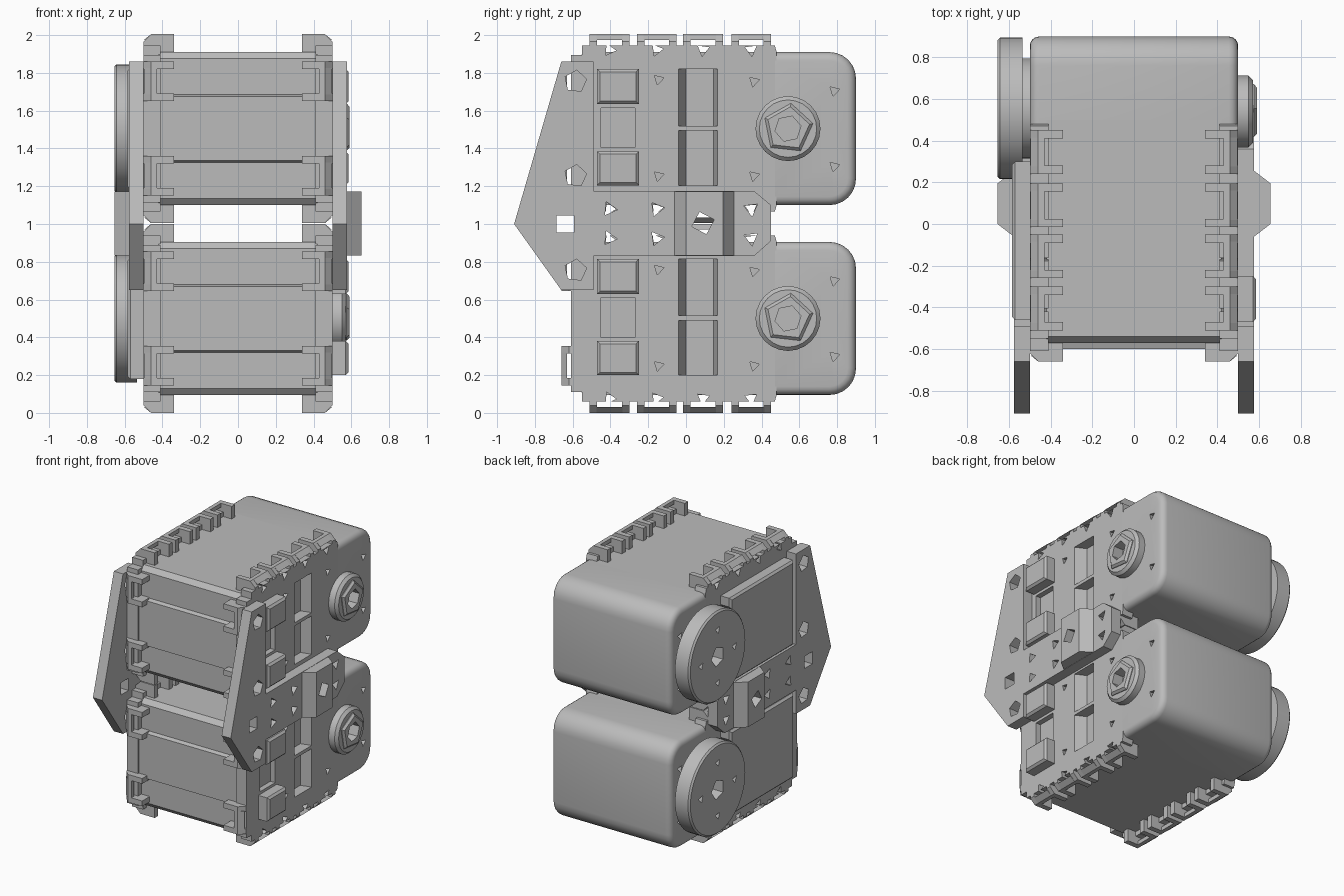
import bpy
import bmesh
from math import cos, sin, pi, radians

cube = bpy.data.objects.get("Cube")
if cube:
    bpy.data.objects.remove(cube)

grey = bpy.data.materials.new("plain_grey")
grey.use_nodes = True
GREY = (0.5, 0.5, 0.5, 1)
grey.diffuse_color = GREY
grey.node_tree.nodes["Principled BSDF"].inputs["Base Color"].default_value = GREY

TRI_ANGLE = 0.3


def place(axis, a, b, t):
    return {"x": (t, a, b), "y": (a, t, b), "z": (a, b, t)}[axis]


def ngon(cy, cz, r, n, turn=0.0):
    return [(cy + r * cos(turn + 2 * pi * i / n), cz + r * sin(turn + 2 * pi * i / n))
            for i in range(n)]


def rect(a0, a1, b0, b1):
    return [(a0, b0), (a1, b0), (a1, b1), (a0, b1)]


def build(name, shapes, bevel=0.0, edge_rule=None, smooth=False):
    """One object made of extruded outlines: (points, axis, low, high)."""
    bm = bmesh.new()
    for pts, axis, lo, hi in shapes:
        low = [bm.verts.new(place(axis, a, b, lo)) for a, b in pts]
        high = [bm.verts.new(place(axis, a, b, hi)) for a, b in pts]
        bm.faces.new(low)
        bm.faces.new(high)
        for i in range(len(pts)):
            j = (i + 1) % len(pts)
            bm.faces.new((low[i], low[j], high[j], high[i]))
    bmesh.ops.recalc_face_normals(bm, faces=bm.faces[:])
    if bevel:
        edges = [e for e in bm.edges if edge_rule(e)]
        bmesh.ops.bevel(bm, geom=edges, offset=bevel, segments=4 if smooth else 1,
                        profile=0.5, affect="EDGES", clamp_overlap=True)
    mesh = bpy.data.meshes.new(name)
    bm.to_mesh(mesh)
    bm.free()
    mesh.materials.append(grey)
    obj = bpy.data.objects.new(name, mesh)
    bpy.context.collection.objects.link(obj)
    return obj


def activate(obj):
    bpy.ops.object.select_all(action="DESELECT")
    obj.select_set(True)
    bpy.context.view_layer.objects.active = obj


def soften(obj):
    activate(obj)
    bpy.ops.object.shade_smooth_by_angle(angle=radians(35))


def cut(obj, shapes):
    cutter = build("cutter", shapes)
    cutter.hide_render = True
    mod = obj.modifiers.new("cut", "BOOLEAN")
    mod.operation = "DIFFERENCE"
    mod.solver = "EXACT"
    mod.object = cutter
    activate(obj)
    bpy.ops.object.modifier_apply(modifier=mod.name)
    bpy.data.objects.remove(cutter)


def rim(e):
    """Edges lying in a cap facing sideways."""
    return abs(e.verts[0].co.x - e.verts[1].co.x) < 0.001


def outer_rim(sign, x):
    return lambda e: rim(e) and abs(e.verts[0].co.x - sign * x) < 0.001


def nut_cell(to_pts, axis, centre, base, top):
    """Two ribs and an outer cap around an open pocket."""
    rib = [(0.34, base), (0.34, top), (0.46, top), (0.5, top - 0.04), (0.5, base)]
    cap = [(0.43, top - 0.03), (0.43, top), (0.46, top), (0.497, top - 0.03)]
    shapes = [(to_pts(rib), axis, centre + s * 0.065, centre + s * 0.105) for s in (-1, 1)]
    shapes.append((to_pts(cap), axis, centre - 0.07, centre + 0.07))
    return shapes


CELLS = (-0.405, -0.155, 0.09, 0.345)


def actuator(label, zc):
    def n(part):
        return label + "_" + part

    def up(pts):
        return [(y, zc + z) for y, z in pts]

    # Core between the side walls, with a raised band on its front
    front = [(-0.6, 0.17), (-0.57, 0.18), (-0.57, 0.37), (-0.54, 0.405)]
    core = [(0.5, -0.405), (0.5, 0.405)] + front[::-1] + [(y, -z) for y, z in front]
    build(n("core"), [(up(core), "x", -0.42, 0.42)])

    # Rounded rear shell
    arc = [(0.76 + 0.14 * sin(i * pi / 12), 0.265 + 0.14 * cos(i * pi / 12)) for i in range(7)]
    shell = [(0.47, 0.405)] + arc + [(y, -z) for y, z in arc[::-1]] + [(0.47, -0.405)]
    rear = build(n("rear_shell"), [(up(shell), "x", -0.5, 0.5)], 0.045,
                 lambda e: rim(e) and max(v.co.y for v in e.verts) > 0.5, True)
    cut(rear, [(ngon(0.785, zc + s * 0.2, 0.03, 3, TRI_ANGLE), "x", d * 0.45, d * 0.55)
               for s in (-1, 1) for d in (-1, 1)])
    soften(rear)

    # Side walls with screw holes, slot and recessed panel
    half = [(0.48, 0.405), (0.47, 0.44), (-0.55, 0.44), (-0.55, 0.39), (-0.61, 0.39)]
    wall = half + [(y, -z) for y, z in half[::-1]]
    for side, d in (("left", 1), ("right", -1)):
        lo, hi = sorted((d * 0.41, d * 0.5))
        plate = build(n(side + "_wall"), [(up(wall), "x", lo, hi)])
        holes = [(ngon(y, zc + s * 0.42 - 0.003, 0.036, 3, TRI_ANGLE + y), "x", d * 0.3, d * 0.6)
                 for y in CELLS for s in (-1, 1) if abs(s * 0.42) < 0.43]
        holes += [(ngon(y, zc + z, 0.03, 3, TRI_ANGLE), "x", d * 0.43, d * 0.6)
                  for y, z in ((-0.145, 0.26), (-0.145, -0.25), (0.36, -0.25), (0.36, 0.25))]
        if d > 0:
            slot = [(0.51, -0.045), (0.42, 0.0), (0.42, 0.145), (0.51, 0.168)]
            holes += [(slot, "z", zc - 0.3, zc - 0.01), (slot, "z", zc + 0.015, zc + 0.315)]
            holes.append((rect(-0.45, -0.27, zc - 0.1, zc + 0.11), "x", 0.46, 0.55))
        cut(plate, holes)

        # Rows of nut cells along top, bottom and front
        cells = []
        for s in (-1, 1):
            for y in CELLS:
                cells += nut_cell(lambda p: [(d * x, zc + s * h) for x, h in p], "y", y, 0.4, 0.5)
            cells += nut_cell(lambda p: [(d * x, -h) for x, h in p], "z", zc + s * 0.25, 0.54, 0.66)
        build(n(side + "_nut_cells"), cells)

    # Cable sockets
    build(n("sockets"), [(rect(-0.47, -0.25, zc + a, zc + b), "x", 0.44, 0.585)
                         for a, b in ((0.13, 0.315), (-0.3, -0.12))],
          0.015, lambda e: outer_rim(1, 0.585)(e))

    # Idler hub with a five-sided boss
    hub = build(n("idler_hub"), [(ngon(0.54, zc, 0.172, 24), "x", 0.48, 0.57)],
                0.02, outer_rim(1, 0.57))
    boss = build(n("idler_boss"), [(ngon(0.54, zc, 0.135, 5, 0.2), "x", 0.55, 0.59)],
                 0.015, outer_rim(1, 0.59))
    for part in (hub, boss):
        cut(part, [(ngon(0.54, zc, 0.07, 6, 0.2), "x", 0.51, 0.65)])
    soften(hub)

    # Drive disc and neck
    disc = build(n("drive_disc"), [(ngon(0.555, zc, 0.34, 48), "x", -0.655, -0.535)],
                 0.012, outer_rim(-1, 0.655))
    holes = [(ngon(0.555, zc, 0.075, 5), "x", -0.7, -0.56)]
    holes += [(ngon(y, z, 0.03, 3, TRI_ANGLE), "x", -0.7, -0.6) for y, z in ngon(0.555, zc, 0.2, 4)]
    cut(disc, holes)
    soften(disc)
    soften(build(n("drive_neck"), [(ngon(0.555, zc, 0.24, 32), "x", -0.55, -0.48)]))

    # Gear cover, hollowed around the disc
    cover = build(n("gear_cover"), [(rect(-0.46, 0.3, zc - 0.32, zc + 0.32), "x", -0.585, -0.48)],
                  0.015, outer_rim(-1, 0.585))
    cut(cover, [(ngon(0.555, zc, 0.36, 48), "x", -0.7, -0.502)])


actuator("lower", 0.5)
actuator("upper", 1.505)

# Side brackets joining both units
outline = [(-0.66, 1.86), (-0.49, 1.86), (-0.49, 1.175), (0.36, 1.175), (0.45, 1.1),
           (0.45, 0.91), (0.36, 0.83), (-0.49, 0.83), (-0.49, 0.65), (-0.66, 0.65), (-0.91, 1.0)]
for side, d in (("left", 1), ("right", -1)):
    bracket = build(side + "_bracket", [(outline, "x", d * 0.5, d * 0.577)])
    bulge = [(0.55, -0.06), (0.577, -0.06), (0.655, 0), (0.655, 0.195), (0.577, 0.255), (0.55, 0.255)]
    raised = build(side + "_bracket_bridge", [([(d * x, y) for x, y in bulge], "z", 0.832, 1.173)])
    centre = (ngon(0.09, 1.005, 0.062, 4, 0.3), "x", d * 0.4, d * 0.7)
    holes = [(ngon(y, z, 0.042, 3, TRI_ANGLE + y), "x", d * 0.4, d * 0.7)
             for y in (-0.405, -0.155, 0.345) for z in (1.08, 0.925)]
    holes += [(ngon(-0.585, z, 0.06, 5, 0.2), "x", d * 0.4, d * 0.7) for z in (1.755, 1.255, 0.755)]
    holes.append((ngon(-0.64, 1.0, 0.065, 4, pi / 4), "x", d * 0.4, d * 0.7))
    cut(bracket, holes + [centre])
    cut(raised, [centre])
